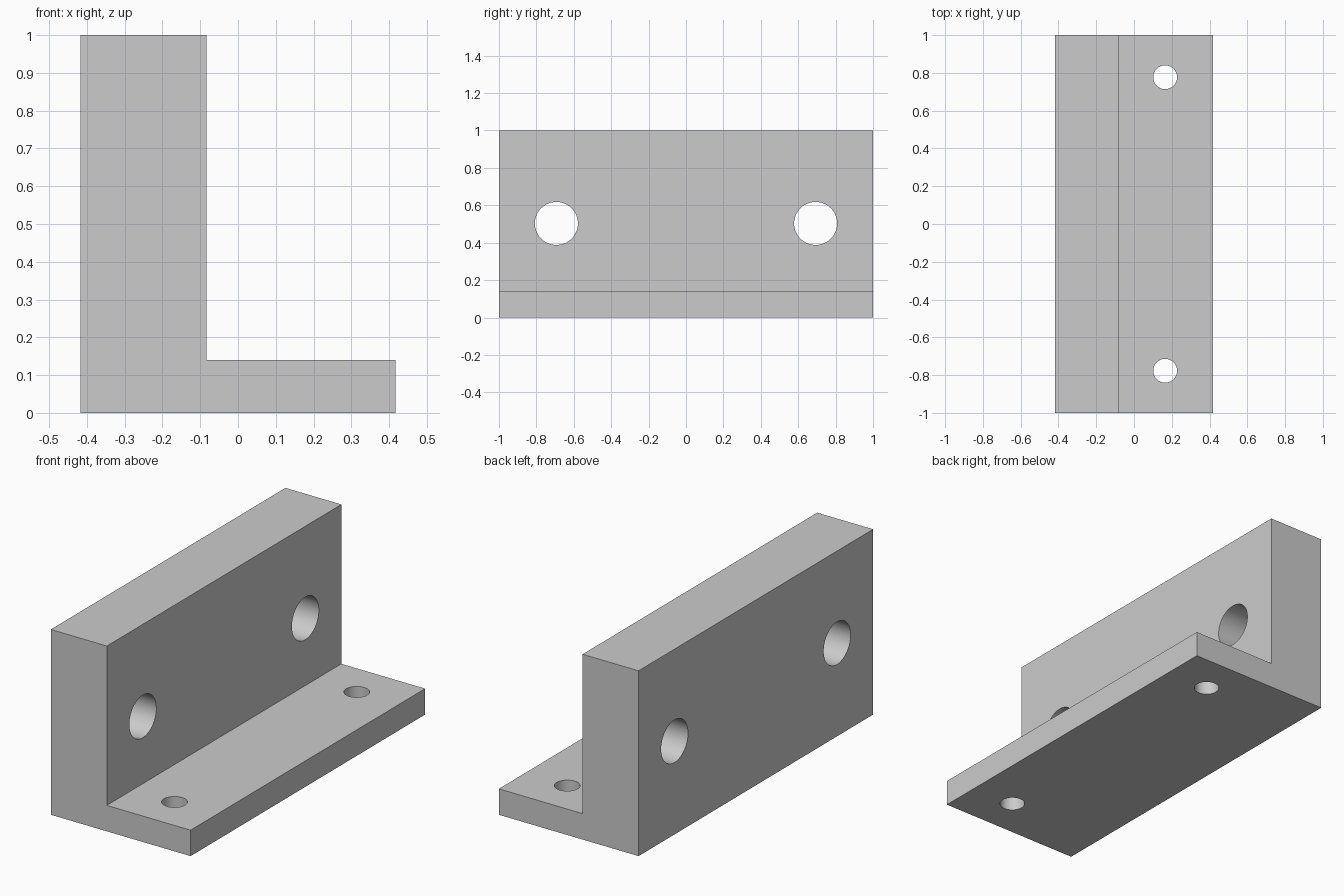
import bpy
import bmesh
from math import radians
from mathutils import Matrix, Vector

cube = bpy.data.objects.get("Cube")
if cube:
    bpy.data.objects.remove(cube, do_unlink=True)

LEFT, STEP, RIGHT = -0.417, -0.083, 0.417
HEIGHT, BASE = 1.0, 0.14

grey = bpy.data.materials.new("plain grey")
grey.use_nodes = True
grey.diffuse_color = (0.6, 0.6, 0.6, 1)
bsdf = next(n for n in grey.node_tree.nodes if n.type == "BSDF_PRINCIPLED")
bsdf.inputs["Base Color"].default_value = grey.diffuse_color


def add_mesh(name, bm):
    bmesh.ops.recalc_face_normals(bm, faces=bm.faces)
    mesh = bpy.data.meshes.new(name)
    bm.to_mesh(mesh)
    bm.free()
    mesh.materials.append(grey)
    obj = bpy.data.objects.new(name, mesh)
    bpy.context.collection.objects.link(obj)
    return obj


def drill(target, location, radius, turn=0):
    """Cut a round through hole, along z or turned about y."""
    bm = bmesh.new()
    matrix = Matrix.Translation(location) @ Matrix.Rotation(turn, 4, "Y")
    bmesh.ops.create_cone(bm, cap_ends=True, segments=64, radius1=radius,
                          radius2=radius, depth=0.6, matrix=matrix)
    cutter = add_mesh("hole_cutter", bm)
    cutter.hide_render = True
    mod = target.modifiers.new("hole", "BOOLEAN")
    mod.operation = "DIFFERENCE"
    mod.solver = "EXACT"
    mod.object = cutter
    bpy.context.view_layer.objects.active = target
    bpy.ops.object.modifier_apply(modifier=mod.name)
    bpy.data.objects.remove(cutter, do_unlink=True)


# L-shaped bracket: a thick upright wall and a thin base flange
profile = [(LEFT, 0), (RIGHT, 0), (RIGHT, BASE),
           (STEP, BASE), (STEP, HEIGHT), (LEFT, HEIGHT)]
bm = bmesh.new()
face = bm.faces.new([bm.verts.new((x, -1, z)) for x, z in profile])
extruded = bmesh.ops.extrude_face_region(bm, geom=[face])["geom"]
bmesh.ops.translate(bm, vec=Vector((0, 2, 0)),
                    verts=[v for v in extruded if isinstance(v, bmesh.types.BMVert)])
bracket = add_mesh("angle_bracket", bm)

# Mirrored pairs of wall holes and flange holes
for side in (-1, 1):
    drill(bracket, ((LEFT + STEP) / 2, side * 0.693, 0.503), 0.115, radians(90))
    drill(bracket, (0.165, side * 0.777, BASE / 2), 0.063)

# Smooth hole walls, sharp edges elsewhere
bpy.ops.object.select_all(action="DESELECT")
bracket.select_set(True)
bpy.context.view_layer.objects.active = bracket
bpy.ops.object.shade_smooth_by_angle(angle=radians(30))
